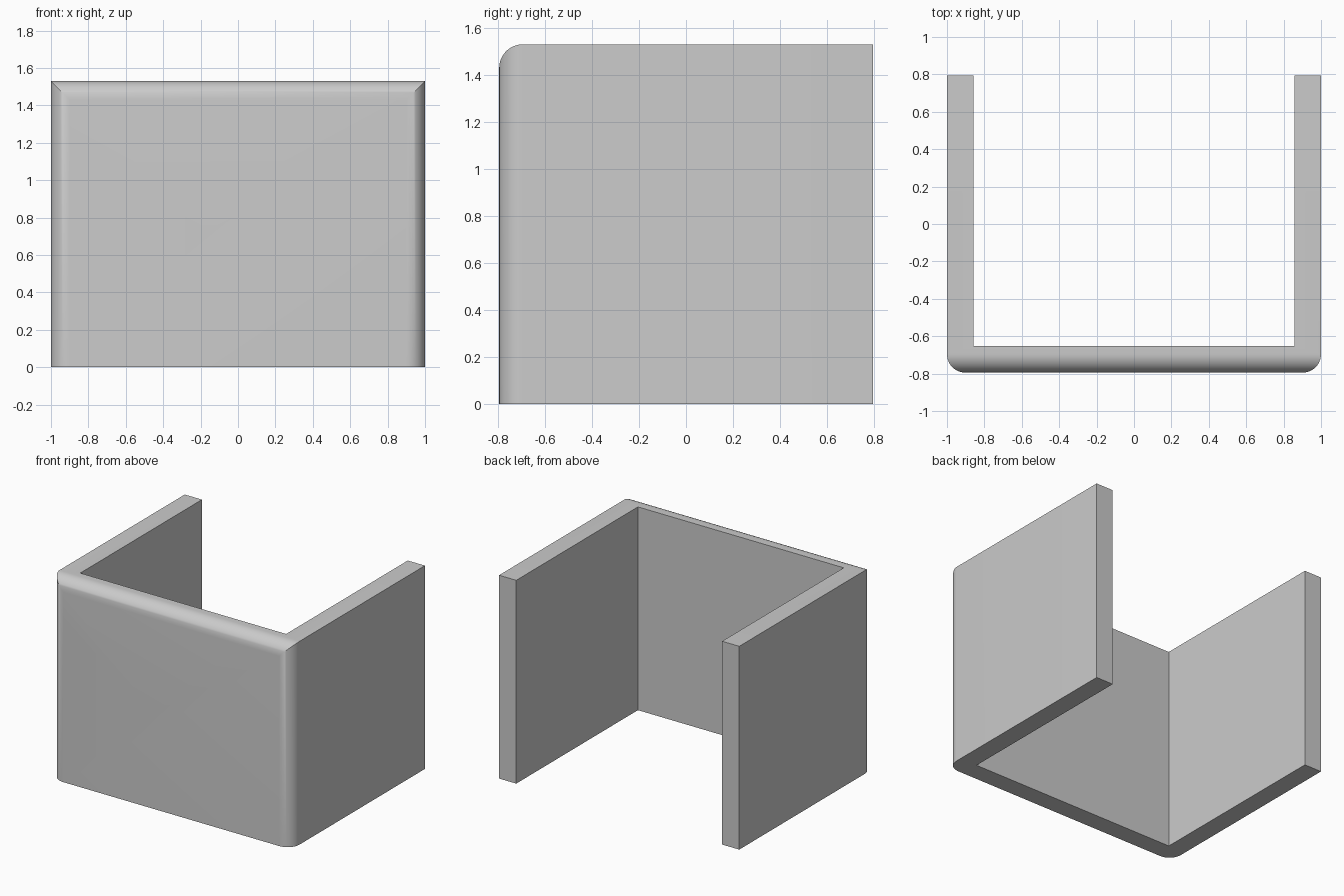
import bpy, bmesh, math
from mathutils import Vector

if "Cube" in bpy.data.objects:
    bpy.data.objects.remove(bpy.data.objects["Cube"])

W, D, H = 1.0, 0.795, 1.53     # half width, half depth, height
T, R, SEG = 0.143, 0.1, 12     # wall thickness, edge radius, arc segments


def arc(cx, cy, start, end):
    """Points of a rounded corner, angles in degrees."""
    pts = []
    for i in range(SEG + 1):
        a = math.radians(start + (end - start) * i / SEG)
        pts.append((cx + R * math.cos(a), cy + R * math.sin(a)))
    return pts


def prism(name, points, offset):
    """Close a profile into a face and extrude it by offset."""
    bm = bmesh.new()
    face = bm.faces.new([bm.verts.new(p) for p in points])
    ext = bmesh.ops.extrude_face_region(bm, geom=[face])
    verts = [g for g in ext["geom"] if isinstance(g, bmesh.types.BMVert)]
    bmesh.ops.translate(bm, vec=Vector(offset), verts=verts)
    bmesh.ops.recalc_face_normals(bm, faces=bm.faces)
    mesh = bpy.data.meshes.new(name)
    bm.to_mesh(mesh)
    bm.free()
    obj = bpy.data.objects.new(name, mesh)
    bpy.context.collection.objects.link(obj)
    return obj


# U-shaped shell: plan with rounded front corners, extruded upwards
plan = [(-W, D)] + arc(-W + R, -D + R, 180, 270) + arc(W - R, -D + R, 270, 360)
plan += [(W, D), (W - T, D), (W - T, -D + T), (-W + T, -D + T), (-W + T, D)]
shell = prism("three_sided_shell", [(x, y, 0) for x, y in plan], (0, 0, H + 0.2))

# Side profile with a rounded top front edge, meets the corners in a mitre
side = [(D + 0.2, -0.2), (D + 0.2, H)] + arc(-D + R, H - R, 90, 180) + [(-D, -0.2)]
trim = prism("top_edge_trim", [(-W - 0.2, y, z) for y, z in side], (2 * W + 0.4, 0, 0))
trim.hide_render = True

mod = shell.modifiers.new("round_top_edge", 'BOOLEAN')
mod.operation, mod.solver, mod.object = 'INTERSECT', 'EXACT', trim
bpy.context.view_layer.objects.active = shell
shell.select_set(True)
trim.select_set(False)
bpy.ops.object.modifier_apply(modifier=mod.name)
bpy.data.objects.remove(trim)

# Plain grey finish, smooth rounded edges
grey = bpy.data.materials.new("light_grey")
grey.diffuse_color = (0.6, 0.6, 0.6, 1)
grey.use_nodes = True
grey.node_tree.nodes["Principled BSDF"].inputs["Base Color"].default_value = grey.diffuse_color
shell.data.materials.clear()
shell.data.materials.append(grey)
bpy.ops.object.shade_smooth_by_angle(angle=math.radians(30))
